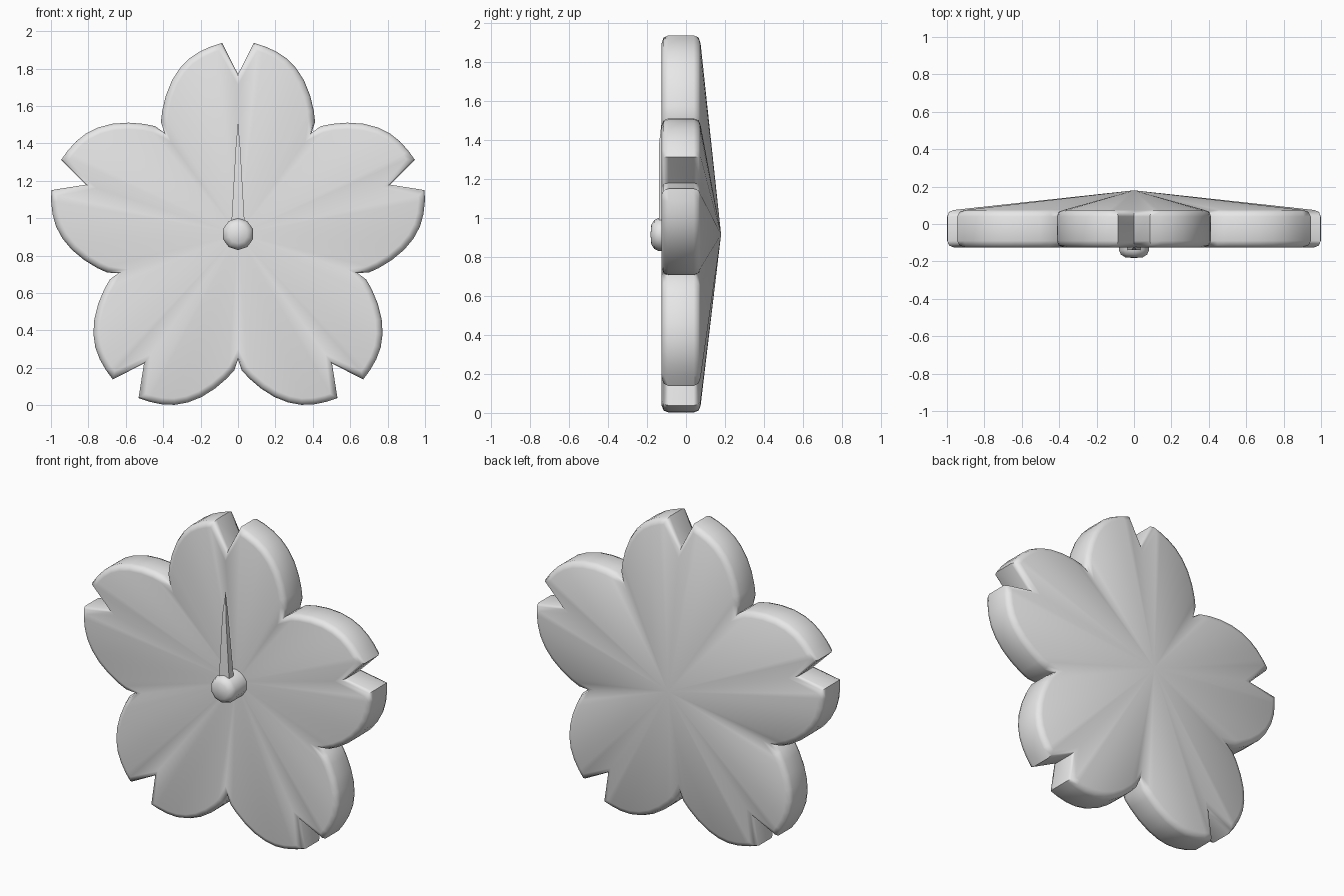
import bpy, bmesh, math
from mathutils import Vector

if "Cube" in bpy.data.objects:
    bpy.data.objects.remove(bpy.data.objects["Cube"])

CZ = 0.915  # height of the flower centre

grey = bpy.data.materials.new("light grey")
grey.diffuse_color = (0.8, 0.8, 0.8, 1)
grey.use_nodes = True
grey.node_tree.nodes["Principled BSDF"].inputs["Base Color"].default_value = grey.diffuse_color


def finish(name, bm, angle):
    bmesh.ops.recalc_face_normals(bm, faces=bm.faces[:])
    me = bpy.data.meshes.new(name)
    bm.to_mesh(me)
    bm.free()
    ob = bpy.data.objects.new(name, me)
    me.materials.append(grey)
    bpy.context.collection.objects.link(ob)
    bpy.ops.object.select_all(action='DESELECT')
    ob.select_set(True)
    bpy.context.view_layer.objects.active = ob
    bpy.ops.object.shade_smooth_by_angle(angle=math.radians(angle))
    return ob


def loft(bm, rings):
    """Join closed rings of equal length with quads."""
    loops = [[bm.verts.new(p) for p in r] for r in rings]
    for a, b in zip(loops, loops[1:]):
        for i in range(len(a)):
            j = (i + 1) % len(a)
            bm.faces.new((a[i], a[j], b[j], b[i]))
    return loops


def fan(bm, loop, tip):
    c = bm.verts.new(tip)
    for i in range(len(loop)):
        bm.faces.new((loop[i], loop[(i + 1) % len(loop)], c))


# Notched petal, half outline from notch to valley, mirrored and turned five times
half = [(0, .855), (.085, 1.022), (.145, 1.003), (.205, .976), (.262, .938), (.312, .886),
        (.354, .82), (.386, .74), (.405, .66), (.412, .6), (.394, .542)]
petal = [(-x, z) for x, z in half[:0:-1]] + half[:-1]
outline = []
for k in range(5):
    c, s = math.cos(k * math.tau / 5), math.sin(k * math.tau / 5)
    outline += [Vector((x * c + z * s, z * c - x * s)) for x, z in petal]


def inset(pts, d):
    out = []
    for i, p in enumerate(pts):
        e1 = (p - pts[i - 1]).normalized()
        e2 = (pts[(i + 1) % len(pts)] - p).normalized()
        n1, n2 = Vector((e1.y, -e1.x)), Vector((e2.y, -e2.x))
        m = (n1 + n2).normalized()
        out.append(p + m * d / max(m.dot(n1), 0.6))
    return out


# Flower dish: rounded rim, hollow front, pointed back
bm = bmesh.new()
section = [(.035, -.125), (.01, -.115), (0, -.09), (0, .04), (.01, .065), (.035, .075)]
loops = loft(bm, [[(p.x, y, CZ + p.y) for p in inset(outline, d)] for d, y in section])
fan(bm, loops[0], (0, -.02, CZ))
fan(bm, loops[-1], (0, .18, CZ))
finish("flower_dish", bm, 50)

# Knob: short shaft with a domed front
bm = bmesh.new()
N = 10
prof = [(.085, .0), (.085, -.14), (.074, -.163), (.05, -.178)]
loops = loft(bm, [[(r * math.sin(i * math.tau / N), y, CZ + r * math.cos(i * math.tau / N))
                   for i in range(N)] for r, y in prof])
fan(bm, loops[-1], (0, -.182, CZ))
bm.faces.new(loops[0])
finish("knob", bm, 60)

# Pointer: slim tapered spike rising from the knob
bm = bmesh.new()


def block(w, front, back, z):
    return [(-w, front, z), (w, front, z), (w, back, z), (-w, back, z)]


loops = loft(bm, [block(.037, -.138, -.09, CZ + .03), block(.012, -.138, -.115, 1.38)])
fan(bm, loops[-1], (0, -.122, 1.52))
bm.faces.new(loops[0])
finish("pointer", bm, 30)
